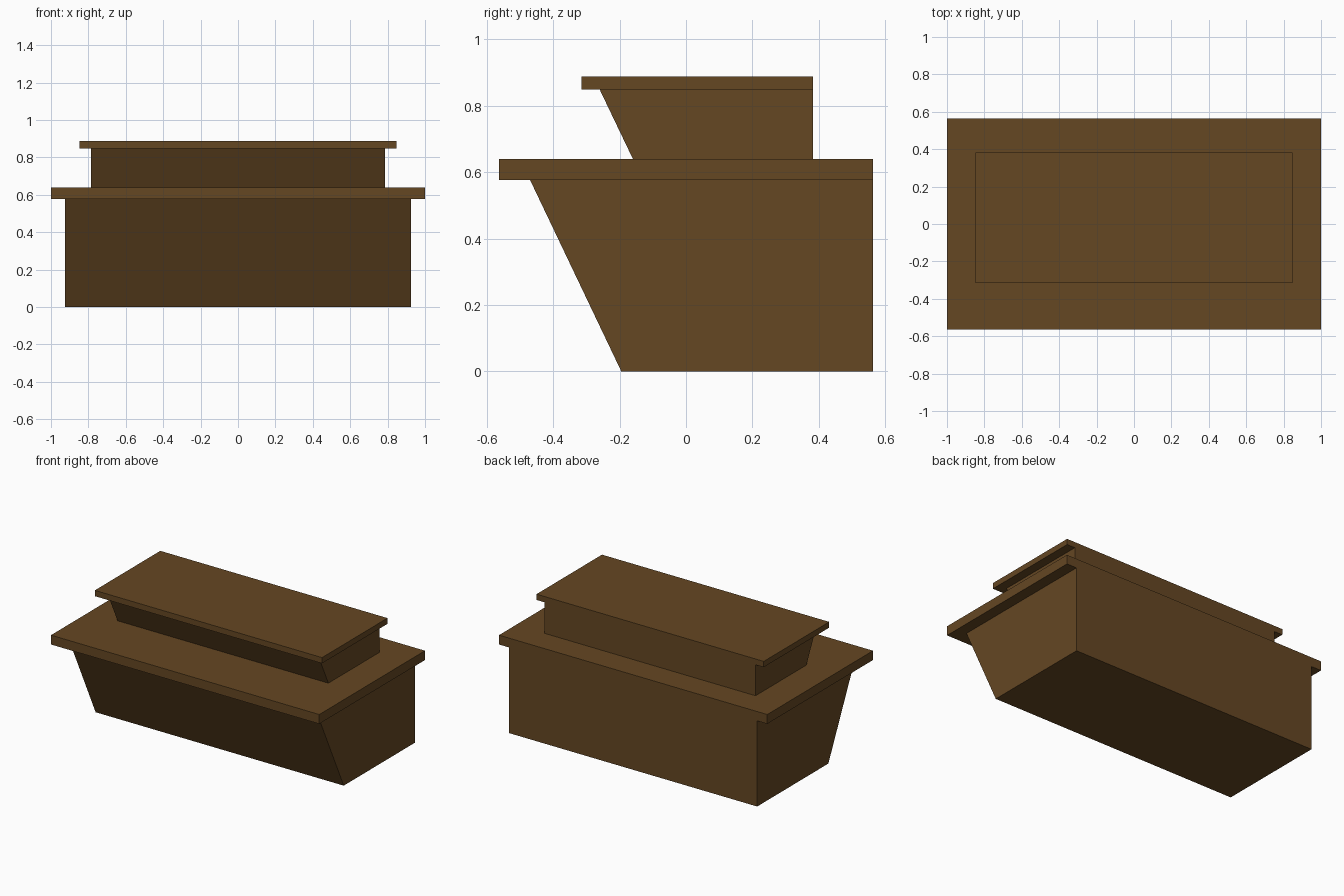
import bpy
import bmesh

if "Cube" in bpy.data.objects:
    bpy.data.objects.remove(bpy.data.objects["Cube"])

wood = bpy.data.materials.new("dark_brown_wood")
wood.diffuse_color = (0.13, 0.063, 0.0165, 1.0)
wood.use_nodes = True
wood.node_tree.nodes["Principled BSDF"].inputs["Base Color"].default_value = wood.diffuse_color


def extrude_profile(name, half_width, profile):
    """Extrude a closed (y, z) side profile symmetrically along x."""
    bm = bmesh.new()
    face = bm.faces.new([bm.verts.new((-half_width, y, z)) for y, z in profile])
    ext = bmesh.ops.extrude_face_region(bm, geom=[face])
    moved = [v for v in ext["geom"] if isinstance(v, bmesh.types.BMVert)]
    bmesh.ops.translate(bm, verts=moved, vec=(2 * half_width, 0, 0))
    bmesh.ops.recalc_face_normals(bm, faces=bm.faces)
    mesh = bpy.data.meshes.new(name)
    bm.to_mesh(mesh)
    bm.free()
    mesh.materials.append(wood)
    obj = bpy.data.objects.new(name, mesh)
    bpy.context.collection.objects.link(obj)
    return obj


def tier(prefix, body_half, slab_half, foot_y, lip_y, slab_y, back_y, z0, z1, z2):
    """A body with a sloping front, topped by an overhanging slab."""
    extrude_profile(prefix + "_body", body_half,
                    [(foot_y, z0), (back_y, z0), (back_y, z1), (lip_y, z1)])
    extrude_profile(prefix + "_top", slab_half,
                    [(slab_y, z1), (back_y, z1), (back_y, z2), (slab_y, z2)])


# Main counter and its worktop
tier("counter", 0.925, 1.0, -0.195, -0.47, -0.563, 0.563, 0.0, 0.577, 0.64)
# Smaller raised shelf standing on the worktop
tier("shelf", 0.786, 0.847, -0.16, -0.26, -0.315, 0.382, 0.64, 0.849, 0.888)
